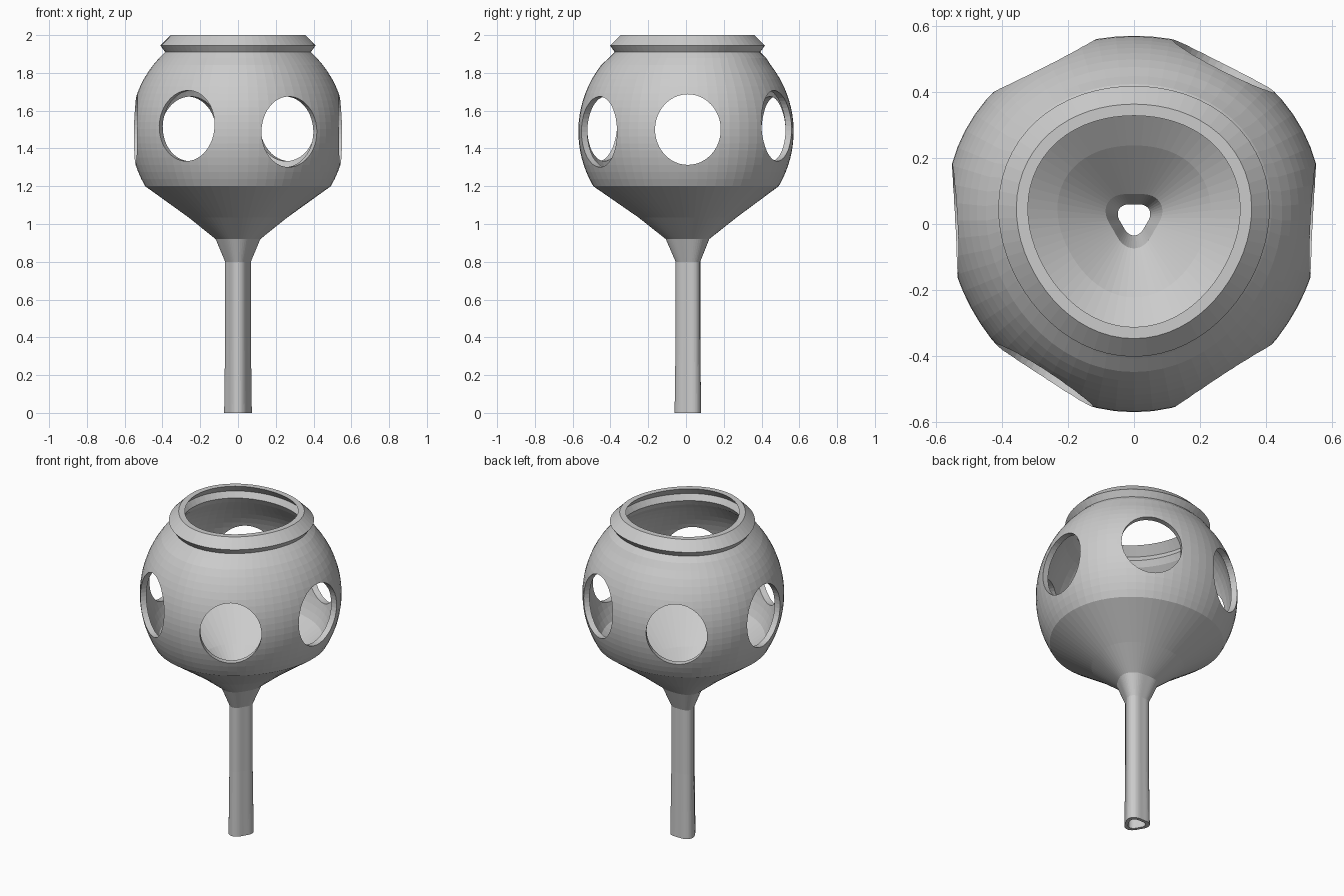
import bpy, bmesh
from math import sin, cos, pi, sqrt, radians

if "Cube" in bpy.data.objects:
    bpy.data.objects.remove(bpy.data.objects["Cube"])

SEG = 64
CZ = 1.49


def globe(radius, z0, z1, n):
    """Arc of the round body as (radius, z) points."""
    pts = []
    for i in range(n + 1):
        z = z0 + (z1 - z0) * i / n
        pts.append((sqrt(radius ** 2 - (z - CZ) ** 2), z))
    return pts


# Closed wall section: outside going up, then inside going down
outer = [(0.07, 0), (0.065, 0.4), (0.065, 0.8), (0.115, 0.92), (0.26, 1.035)]
outer += globe(0.57, 1.2, 1.88, 18) + [(0.385, 1.91), (0.41, 1.945), (0.355, 2.0)]
inner = [(0.32, 2.0), (0.365, 1.95), (0.345, 1.915)]
inner += globe(0.535, 1.88, 1.22, 18) + [(0.23, 1.06), (0.082, 0.93),
                                         (0.047, 0.81), (0.047, 0.4), (0.048, 0)]
section = outer + inner


def ring(bm, r, z):
    # slightly irregular three-lobed cross-section, a little off centre
    body = 1.15 < z < 1.85
    shift = 0.01 if body else 0.018
    lobe = min(0.01, r * 0.12)
    out = []
    for i in range(SEG):
        a = 2 * pi * i / SEG
        rr = r + lobe * sin(3 * a)
        out.append(bm.verts.new((rr * cos(a), shift + rr * sin(a), z)))
    return out


# Hollow pod with stem and rim
bm = bmesh.new()
rings = [ring(bm, r, z) for r, z in section]
for k, lower in enumerate(rings):
    upper = rings[(k + 1) % len(rings)]
    for i in range(SEG):
        j = (i + 1) % SEG
        bm.faces.new((lower[i], lower[j], upper[j], upper[i]))
bmesh.ops.recalc_face_normals(bm, faces=bm.faces)
mesh = bpy.data.meshes.new("pod")
bm.to_mesh(mesh)
bm.free()
pod = bpy.data.objects.new("pod", mesh)
bpy.context.collection.objects.link(pod)

# Three through-bores give the six side windows
cutters = []
for angle, z in ((0, 1.50), (60, 1.52), (120, 1.488)):
    # the 120 degree bore runs front-left to back-right when mirrored below
    bpy.ops.mesh.primitive_cylinder_add(vertices=48, radius=1, depth=1.6,
                                        location=(0, 0.01, z),
                                        rotation=(0, pi / 2, radians(angle)))
    cut = bpy.context.object
    cut.name = "window_cutter"
    cut.scale = (0.187, 0.174, 1)
    cut.hide_render = True
    cutters.append(cut)
# back-right / front-left bore (120 deg line passes front-right / back-left)
# the 60 deg line joins back-right to front-left

bpy.context.view_layer.objects.active = pod
for c in bpy.context.selected_objects:
    c.select_set(False)
pod.select_set(True)

# Join the overlapping bores one at a time
for cut in cutters:
    mod = pod.modifiers.new("window", 'BOOLEAN')
    mod.operation = 'DIFFERENCE'
    mod.solver = 'EXACT'
    mod.object = cut
    bpy.ops.object.modifier_apply(modifier=mod.name)
for cut in cutters:
    bpy.data.objects.remove(cut, do_unlink=True)
